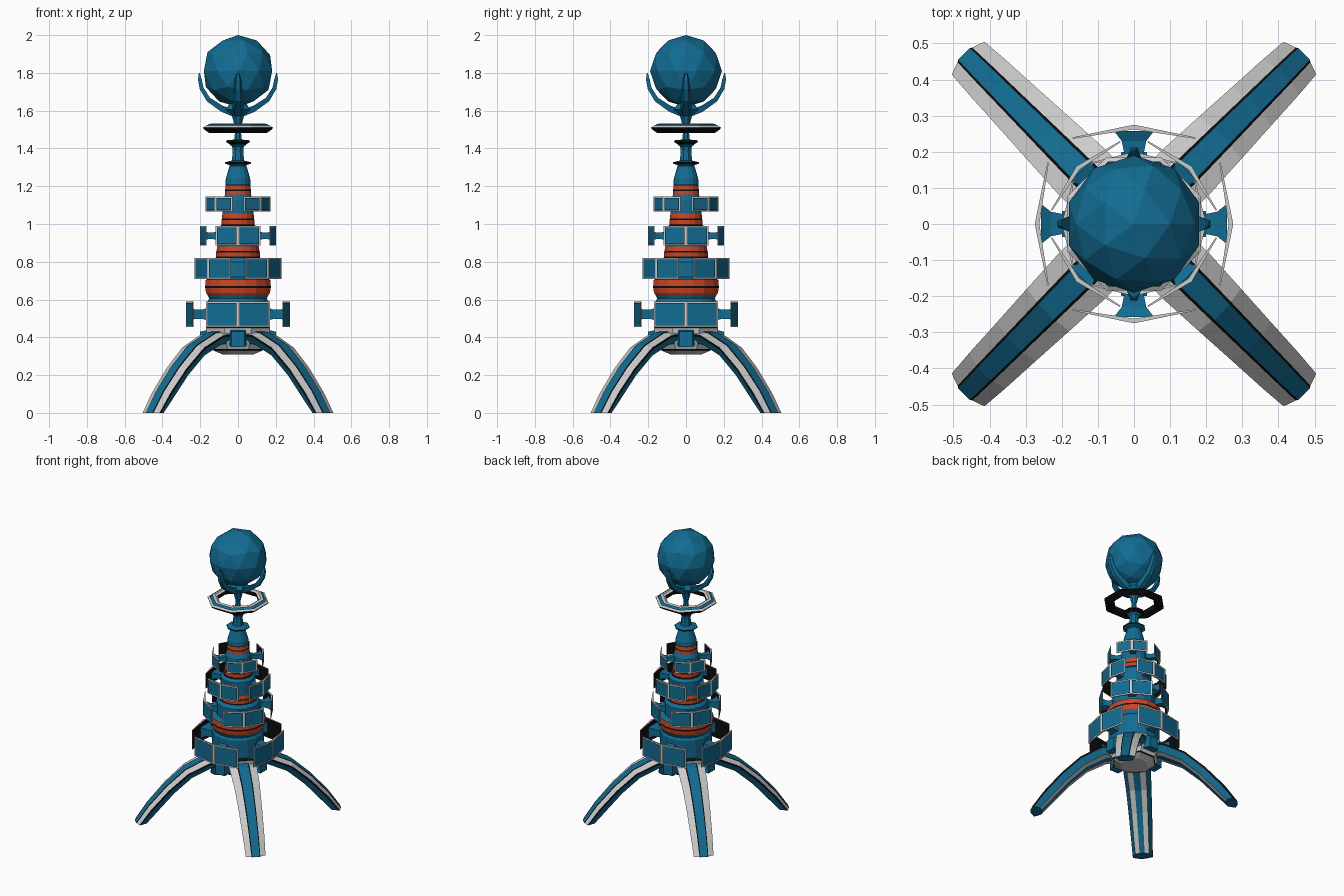
import bpy, bmesh, math
from mathutils import Matrix, Vector

if "Cube" in bpy.data.objects:
    bpy.data.objects.remove(bpy.data.objects["Cube"])


def material(name, r, g, b):
    m = bpy.data.materials.new(name)
    m.diffuse_color = (r, g, b, 1)
    m.use_nodes = True
    m.node_tree.nodes["Principled BSDF"].inputs["Base Color"].default_value = m.diffuse_color
    return m


MATS = [material("grey", .62, .62, .62), material("blue", .006, .15, .29),
        material("orange", .6, .06, .018), material("black", .004, .004, .004)]
GREY, BLUE, ORANGE, BLACK = range(4)


def finish(bm, name, angle=0.0):
    bmesh.ops.recalc_face_normals(bm, faces=bm.faces)
    bm.transform(Matrix.Rotation(angle, 4, 'Z'))
    me = bpy.data.meshes.new(name)
    bm.to_mesh(me)
    bm.free()
    for m in MATS:
        me.materials.append(m)
    ob = bpy.data.objects.new(name, me)
    bpy.context.collection.objects.link(ob)
    return ob


def loft(name, rings, colours, angle=0.0, cap=BLUE, closed=False):
    """Skin closed rings; colours(i, j) gives the material of each quad."""
    bm = bmesh.new()
    vs = [[bm.verts.new(p) for p in ring] for ring in rings]
    n, k = len(rings[0]), len(rings)
    for i in range(k if closed else k - 1):
        a, b = vs[i], vs[(i + 1) % k]
        for j in range(n):
            f = bm.faces.new((a[j], a[(j + 1) % n], b[(j + 1) % n], b[j]))
            f.material_index = colours(i, j)
    if not closed:
        for ring in (vs[0], vs[-1]):
            bm.faces.new(ring).material_index = cap
    return finish(bm, name, angle)


def lathe(name, profile, sides, closed=False):
    """profile rows: radius, height, material of the band that starts there."""
    rings = [[(r * math.cos((j + .5) * math.tau / sides),
               r * math.sin((j + .5) * math.tau / sides), z) for j in range(sides)]
             for r, z, _ in profile]
    return loft(name, rings, lambda i, j: profile[i][2], cap=profile[0][2], closed=closed)


# Arched, striped legs on the diagonals
leg_path = [(.08, .425, .09), (.20, .41, .09), (.336, .345, .083),
            (.46, .235, .076), (.575, .105, .07), (.65, 0, .064)]
section = [(-1, 0), (-.45, .012), (-.36, .016), (.36, .016), (.45, .012), (1, 0),
           (.97, -.012), (.68, -.05), (.25, -.056), (-.25, -.056), (-.68, -.05), (-.97, -.012)]
leg_colours = [GREY, BLACK, BLUE, BLACK, GREY, BLACK, BLUE, GREY, BLUE, GREY, BLUE, BLACK]


def leg_rings():
    rings = []
    for i, (r, z, hw) in enumerate(leg_path):
        a, b = leg_path[max(i - 1, 0)], leg_path[min(i + 1, len(leg_path) - 1)]
        t = Vector((b[0] - a[0], b[1] - a[1])).normalized()
        nrm = Vector((-t.y, t.x))
        if i == len(leg_path) - 1:
            nrm = Vector((1, 0))          # flat foot on the ground
        rings.append([(r + nrm.x * v, u * hw, z + nrm.y * v) for u, v in section])
    return rings


for k in range(4):
    loft(f"leg_{k + 1}", leg_rings(), lambda i, j: leg_colours[j], math.radians(45 + 90 * k))

# Hub under the column, with small blue gussets between the legs
lathe("hub", [(.09, .31, GREY), (.14, .33, BLACK), (.145, .338, GREY), (.17, .38, BLUE),
              (.18, .42, GREY), (.185, .45, BLACK), (.17, .46, GREY)], 8)
for k in range(4):
    loft(f"hub_gusset_{k + 1}",
         [[(r, -w, z0), (r, w, z0), (r, w, z1), (r, -w, z1)]
          for r, w, z0, z1 in [(.12, .05, .36, .45), (.20, .035, .35, .43)]],
         lambda i, j: BLUE, math.radians(90 * k))

# Stepped column with orange bands
lathe("column", [
    (.15, .44, BLUE), (.165, .47, BLUE), (.165, .59, BLUE), (.155, .605, BLUE), (.165, .625, ORANGE),
    (.172, .635, ORANGE), (.177, .662, BLACK), (.177, .672, ORANGE), (.174, .705, BLUE),
    (.14, .72, BLUE), (.14, .80, BLUE), (.122, .82, BLACK), (.118, .828, ORANGE),
    (.118, .85, BLACK), (.116, .857, ORANGE), (.112, .88, BLUE), (.112, .975, BLUE),
    (.095, .99, BLACK), (.088, .998, ORANGE), (.088, 1.022, BLACK), (.087, 1.03, ORANGE),
    (.084, 1.055, BLUE), (.082, 1.13, BLUE), (.07, 1.155, ORANGE), (.069, 1.175, BLACK),
    (.069, 1.182, ORANGE), (.067, 1.205, BLACK), (.067, 1.21, BLUE), (.066, 1.24, BLUE),
    (.045, 1.31, BLUE)], 16)

# Neck with two small collars, running up to the cradle
lathe("neck", [
    (.045, 1.30, BLUE), (.05, 1.312, BLUE), (.075, 1.32, BLACK), (.075, 1.327, BLUE),
    (.035, 1.336, BLUE), (.03, 1.39, BLUE), (.034, 1.41, BLUE), (.045, 1.42, BLACK),
    (.068, 1.434, BLACK), (.066, 1.443, BLUE), (.022, 1.447, BLUE), (.015, 1.50, BLUE),
    (.028, 1.55, BLUE), (.036, 1.575, BLUE), (.07, 1.605, BLUE), (.05, 1.635, BLUE)], 8)

# Octagonal halo ring
lathe("halo_ring", [(.165, 1.482, BLACK), (.198, 1.503, BLACK), (.2, 1.51, GREY),
                    (.187, 1.518, BLACK), (.184, 1.52, BLUE), (.17, 1.527, BLACK),
                    (.167, 1.529, GREY), (.15, 1.532, GREY), (.135, 1.524, BLACK),
                    (.14, 1.495, BLACK)], 8, closed=True)


# Chevron shields: framed plates in pairs on flared arms
def plate(name, apex, end, hw, z0, z1, side, angle):
    bm = bmesh.new()
    t = .013
    outer = [(apex, 0), (end, side * hw)]
    inner = [(apex - t, 0), (end - t * .3, side * hw)]
    front = [bm.verts.new((x, y, z)) for (x, y), z in
             [(outer[0], z0), (outer[1], z0), (outer[1], z1), (outer[0], z1)]]
    back = [bm.verts.new((x, y, z)) for (x, y), z in
            [(inner[0], z0), (inner[1], z0), (inner[1], z1), (inner[0], z1)]]
    face = bm.faces.new(front)
    bm.faces.new(back[::-1]).material_index = BLACK
    for i in range(4):
        j = (i + 1) % 4
        bm.faces.new((front[i], back[i], back[j], front[j])).material_index = GREY
    bmesh.ops.recalc_face_normals(bm, faces=bm.faces)
    for width, colour in ((.011, BLACK), (.004, BLUE)):
        bmesh.ops.inset_region(bm, faces=[face], thickness=width)
        face.material_index = colour
        for f in bm.faces:               # frame colour outside, black groove inside
            if colour == BLACK and f is not face and f.material_index == BLACK and f.normal.x > 0:
                f.material_index = GREY
    finish(bm, name, angle)


tiers = [(.275, .24, .17, .455, .59, .16, 0), (.226, .19, .135, .71, .82, .13, 45),
         (.20, .17, .12, .885, .99, .105, 0), (.17, .142, .10, 1.065, 1.145, .075, 45)]
for n, (apex, end, hw, z0, z1, core, turn) in enumerate(tiers, 1):
    for k in range(4):
        angle = math.radians(turn + 90 * k)
        for side, label in ((-1, "a"), (1, "b")):
            plate(f"shield_{n}_{k + 1}{label}", apex, end, hw, z0, z1, side, angle)
        s, zc = hw / .17, (z0 + z1) / 2
        sizes = [(core - .02, .04, .04), (core + .03, .026, .024),
                 (end - .01, .034, .026), (apex - .018, .055, .038)]
        loft(f"shield_arm_{n}_{k + 1}",
             [[(r, -w * s, zc - h * s), (r, w * s, zc - h * s),
               (r, w * s, zc + h * s), (r, -w * s, zc + h * s)] for r, w, h in sizes],
             lambda i, j: BLUE, angle)

# Claws of the cradle: outer r, z, inner r, z, half width
claw = [(.03, 1.57, .03, 1.61, .03), (.09, 1.595, .08, 1.625, .03), (.165, 1.65, .148, 1.668, .025),
        (.203, 1.715, .183, 1.722, .02), (.212, 1.765, .192, 1.765, .016), (.207, 1.80, .202, 1.80, .006)]
for k in range(4):
    loft(f"claw_{k + 1}", [[(a, -w * .6, b), (a, w * .6, b), (c, w, d), (c, -w, d)]
                           for a, b, c, d, w in claw], lambda i, j: BLUE, math.radians(90 * k))

# Faceted ball
bm = bmesh.new()
bmesh.ops.create_icosphere(bm, subdivisions=2, radius=.19, matrix=Matrix.Translation((0, 0, 1.81)))
for f in bm.faces:
    f.material_index = BLUE
finish(bm, "ball")
